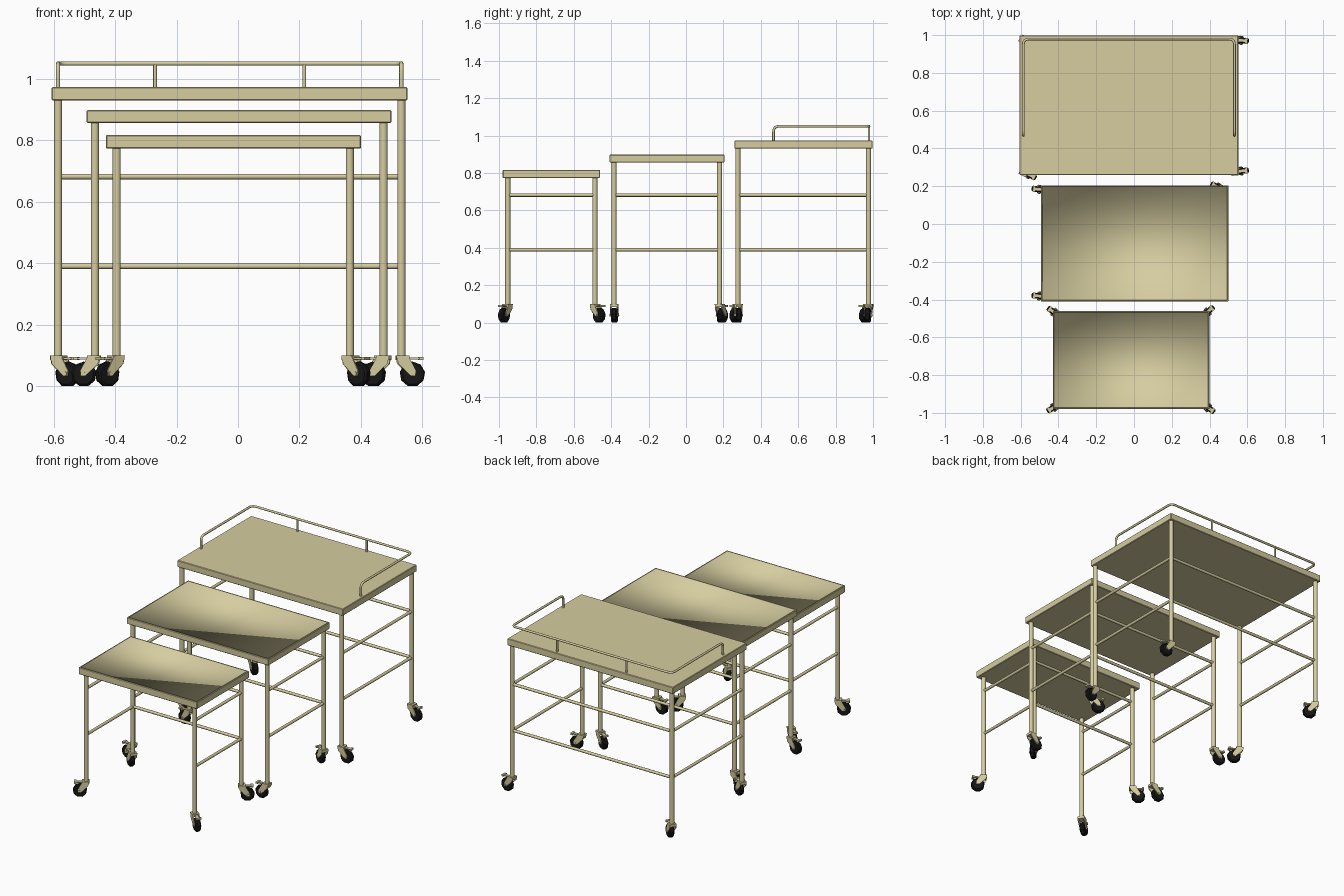
import bpy, bmesh, math
from mathutils import Vector, Matrix

if "Cube" in bpy.data.objects:
    bpy.data.objects.remove(bpy.data.objects["Cube"])


def material(name, rgb, rough):
    m = bpy.data.materials.new(name)
    m.use_nodes = True
    m.diffuse_color = (*rgb, 1)
    b = m.node_tree.nodes["Principled BSDF"]
    b.inputs["Base Color"].default_value = (*rgb, 1)
    b.inputs["Roughness"].default_value = rough
    return m


CREAM = material("cream enamel", (0.67, 0.61, 0.35), 0.5)
BLACK = material("black rubber", (0.008, 0.008, 0.008), 0.7)


def finish(name, bm, mat, smooth=False):
    bmesh.ops.recalc_face_normals(bm, faces=bm.faces)
    me = bpy.data.meshes.new(name)
    bm.to_mesh(me)
    bm.free()
    me.materials.append(mat)
    ob = bpy.data.objects.new(name, me)
    bpy.context.collection.objects.link(ob)
    if smooth:
        bpy.ops.object.select_all(action="DESELECT")
        ob.select_set(True)
        bpy.context.view_layer.objects.active = ob
        bpy.ops.object.shade_smooth_by_angle(angle=math.radians(40))
    return ob


def add_box(bm, lo, hi):
    lo, hi = Vector(lo), Vector(hi)
    mat = Matrix.Translation((lo + hi) / 2) @ Matrix.Diagonal((*(hi - lo), 1))
    return bmesh.ops.create_cube(bm, size=1, matrix=mat)["verts"]


def add_rod(bm, a, b, r, sides=14):
    a, b = Vector(a), Vector(b)
    turn = (b - a).to_track_quat("Z", "Y").to_matrix().to_4x4()
    bmesh.ops.create_cone(bm, cap_ends=True, segments=sides, radius1=r, radius2=r,
                          depth=(b - a).length, matrix=Matrix.Translation((a + b) / 2) @ turn)


def add_slab(bm, profile, y0, y1):
    """Extrude an x-z profile from y0 to y1."""
    face = bm.faces.new([bm.verts.new((x, y0, z)) for x, z in profile])
    new = bmesh.ops.extrude_face_region(bm, geom=[face])["geom"]
    bmesh.ops.translate(bm, vec=(0, y1 - y0, 0),
                        verts=[v for v in new if isinstance(v, bmesh.types.BMVert)])


def table_top(name, x0, x1, y0, y1, z0, z1, tray):
    bm = bmesh.new()
    add_box(bm, (x0, y0, z0), (x1, y1, z1))
    bmesh.ops.bevel(bm, geom=bm.edges[:], offset=0.003, segments=1, affect="EDGES")
    if tray:
        # thin raised rim around a softly shaded recessed floor
        floor = max(bm.faces, key=lambda f: f.calc_center_median().z + f.calc_area())
        bm.normal_update()
        floor = max((f for f in bm.faces if f.normal.z > 0.9), key=lambda f: f.calc_area())
        bmesh.ops.inset_region(bm, faces=[floor], thickness=0.006)
        walls = bmesh.ops.inset_region(bm, faces=[floor], thickness=0.0005, depth=-0.008)["faces"]
        for f in [floor, *walls]:
            f.smooth = True
    finish(name, bm, CREAM)


def caster(name, x, y, heading):
    place = Matrix.Translation((x, y, 0)) @ Matrix.Rotation(
        math.atan2(heading[1], heading[0]), 4, "Z")
    # fork with two cheeks, crown, axle and brake pedal
    bm = bmesh.new()
    cheek = [(-0.018, 0.1), (0.02, 0.1), (0.046, 0.05), (0.044, 0.032),
             (0.03, 0.032), (-0.012, 0.072)]
    for s in (-1, 1):
        add_slab(bm, cheek, s * 0.016, s * 0.021)
    add_box(bm, (-0.018, -0.02, 0.084), (0.024, 0.02, 0.1))
    add_box(bm, (0.015, -0.009, 0.086), (0.068, 0.009, 0.093))
    add_box(bm, (0.056, -0.016, 0.084), (0.07, 0.016, 0.095))
    add_rod(bm, (0.036, -0.024, 0.04), (0.036, 0.024, 0.04), 0.007, 8)
    bm.transform(place)
    finish(name + "_fork", bm, CREAM)
    # faceted wheel
    bm = bmesh.new()
    add_rod(bm, (0.036, -0.015, 0.04), (0.036, 0.015, 0.04), 0.041, 9)
    rims = [e for e in bm.edges if abs(e.verts[0].co.y - e.verts[1].co.y) < 0.001]
    bmesh.ops.bevel(bm, geom=rims, offset=0.006, segments=1, affect="EDGES")
    bm.transform(place)
    low = min(v.co.z for v in bm.verts)
    bmesh.ops.translate(bm, verts=bm.verts, vec=(0, 0, -low))
    finish(name + "_wheel", bm, BLACK)


def table(name, xs, ys, zs, legs_x, legs_y, headings, tray):
    table_top(name + "_top", *xs, *ys, *zs, tray)
    corners = [(x, y) for y in legs_y for x in legs_x]
    # legs
    bm = bmesh.new()
    for x, y in corners:
        add_rod(bm, (x, y, 0.09), (x, y, zs[0] + 0.005), 0.0135)
    finish(name + "_legs", bm, CREAM, True)
    # side and back rails, front left open
    bm = bmesh.new()
    for z in (0.39, 0.682):
        for x in legs_x:
            add_rod(bm, (x, legs_y[0], z), (x, legs_y[1], z), 0.009, 12)
        add_rod(bm, (legs_x[0], legs_y[1], z), (legs_x[1], legs_y[1], z), 0.009, 12)
    finish(name + "_rails", bm, CREAM, True)
    for i, ((x, y), h) in enumerate(zip(corners, headings)):
        caster(f"{name}_caster_{i + 1}", x, y, h)


# headings run front right, front left, back right, back left
table("large_table", (-0.607, 0.552), (0.26, 0.998), (0.93, 0.973),
      (-0.586, 0.532), (0.277, 0.976),
      [(1, -0.5), (1, 0.1), (1, -0.7), (1, -0.1)], False)
table("medium_table", (-0.493, 0.5), (-0.41, 0.205), (0.857, 0.898),
      (-0.466, 0.474), (-0.385, 0.18),
      [(-1, 0.1), (-1, 0), (-1, 0.1), (-1, 0.5)], True)
table("small_table", (-0.43, 0.4), (-0.98, -0.46), (0.773, 0.817),
      (-0.395, 0.364), (-0.953, -0.487),
      [(-1, -0.6), (1, -0.7), (-1, 0.7), (1, 0.85)], True)

# guard rail: rounded path swept as a tube
LEFT, RIGHT, FRONT, BACK, BASE, TOP = 0.532, -0.586, 0.468, 0.979, 0.968, 1.05
path = [Vector(p) for p in (
    (RIGHT, FRONT, BASE), (RIGHT, FRONT, TOP), (RIGHT, BACK, TOP),
    (LEFT, BACK, TOP), (LEFT, FRONT, TOP), (LEFT, FRONT, BASE))]
points = [path[0]]
for a, b, c in zip(path, path[1:], path[2:]):
    p, q = b + (a - b).normalized() * 0.03, b + (c - b).normalized() * 0.03
    for k in range(7):
        t = k / 6
        points.append(p * (1 - t) ** 2 + b * 2 * t * (1 - t) + q * t * t)
points.append(path[-1])
curve = bpy.data.curves.new("guard_rail", "CURVE")
curve.dimensions = "3D"
curve.bevel_depth = 0.007
curve.bevel_resolution = 2
curve.use_fill_caps = True
spline = curve.splines.new("POLY")
spline.points.add(len(points) - 1)
for sp, co in zip(spline.points, points):
    sp.co = (*co, 1)
curve.materials.append(CREAM)
bpy.context.collection.objects.link(bpy.data.objects.new("guard_rail", curve))

# guard rail posts
bm = bmesh.new()
for x in (-0.27, 0.216):
    add_rod(bm, (x, BACK, BASE), (x, BACK, TOP), 0.006, 12)
finish("guard_rail_posts", bm, CREAM, True)
